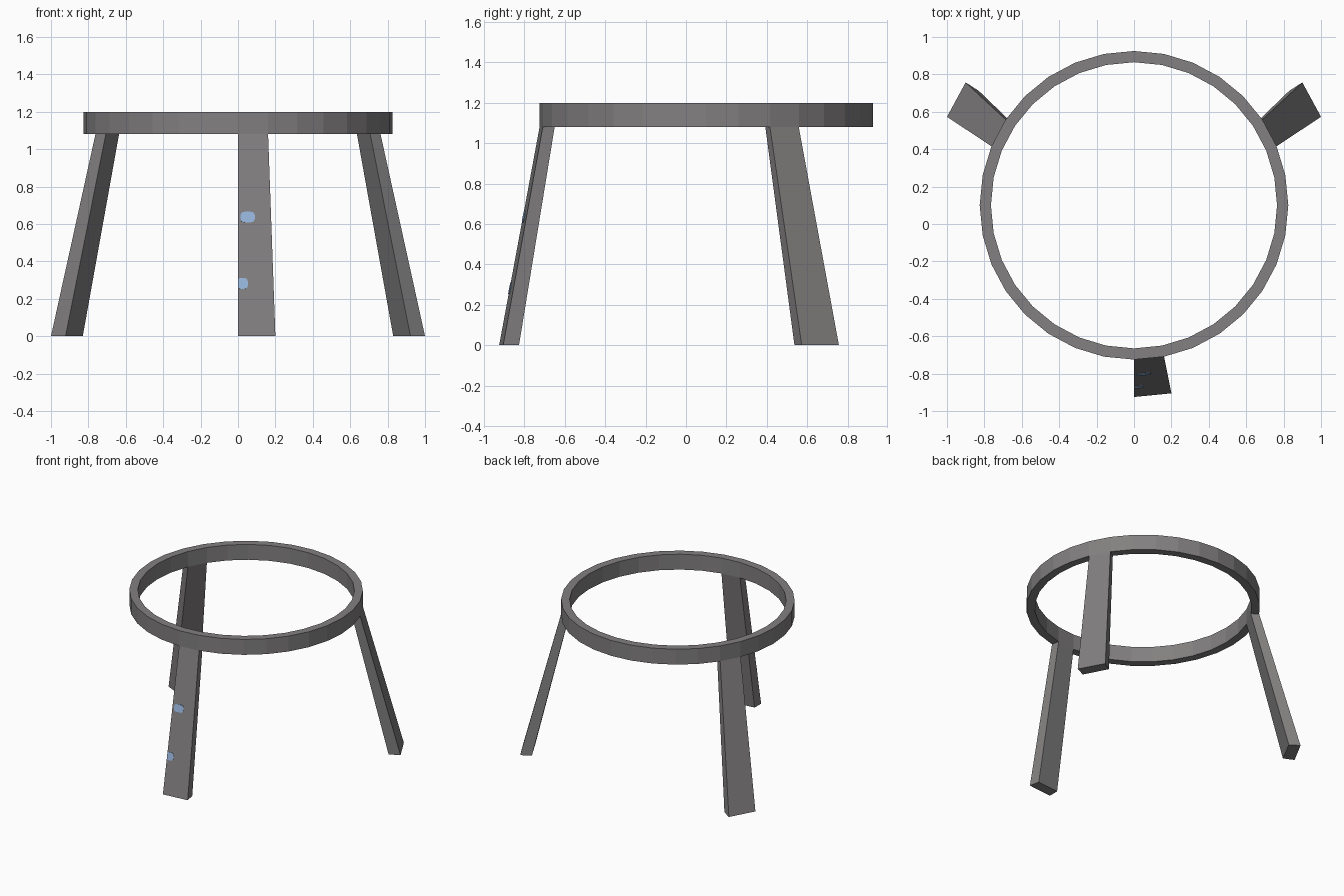
import bpy, bmesh, math
from mathutils import Vector

if "Cube" in bpy.data.objects:
    bpy.data.objects.remove(bpy.data.objects["Cube"])

SIDES = 32
CY = 0.10                      # ring centre is offset towards the back
R_OUT, R_IN = 0.825, 0.765
Z_LOW, Z_TOP = 1.08, 1.20


def material(name, rgb):
    m = bpy.data.materials.new(name)
    m.diffuse_color = (*rgb, 1.0)
    m.use_nodes = True
    m.node_tree.nodes["Principled BSDF"].inputs["Base Color"].default_value = m.diffuse_color
    return m


grey = material("warm grey", (0.225, 0.215, 0.215))
blue = material("light blue", (0.31, 0.47, 0.72))


def finish(name, bm, mat):
    bmesh.ops.recalc_face_normals(bm, faces=bm.faces[:])
    mesh = bpy.data.meshes.new(name)
    bm.to_mesh(mesh)
    bm.free()
    mesh.materials.append(mat)
    obj = bpy.data.objects.new(name, mesh)
    bpy.context.collection.objects.link(obj)
    return obj


def polar(r, deg):
    a = math.radians(deg)
    return (r * math.cos(a), CY + r * math.sin(a))


# Ring: rectangular section swept around 32 sides
bm = bmesh.new()
section = [(R_OUT, Z_LOW), (R_OUT, Z_TOP), (R_IN, Z_TOP), (R_IN, Z_LOW)]
loops = [[bm.verts.new((*polar(r, i * 360 / SIDES), z)) for r, z in section]
         for i in range(SIDES)]
for i in range(SIDES):
    a, b = loops[i], loops[(i + 1) % SIDES]
    for k in range(4):
        n = (k + 1) % 4
        bm.faces.new((a[k], b[k], b[n], a[n]))
finish("top_ring", bm, grey)


# Legs: one ring segment carried down to a larger foot
def leg(name, start, foot):
    end = start + 360 / SIDES
    top = [polar(R_OUT, start), polar(R_OUT, end), polar(R_IN, end), polar(R_IN, start)]
    bm = bmesh.new()
    t = [bm.verts.new((x, y, Z_LOW)) for x, y in top]
    f = [bm.verts.new((x, y, 0)) for x, y in foot]
    for k in range(4):
        n = (k + 1) % 4
        bm.faces.new((t[k], t[n], f[n], f[k]))
    bm.faces.new(f)
    bm.faces.new(t)
    return finish(name, bm, grey)


side_foot = [(1.0, 0.573), (0.9, 0.757), (0.83, 0.712), (0.922, 0.537)]
leg("back_right_leg", 22.5, side_foot)
mirrored = [(-x, y) for x, y in side_foot]
leg("back_left_leg", 146.25, [mirrored[i] for i in (1, 0, 3, 2)])
front_foot = [polar(r, d) for r, d in
              ((1.025, 270), (1.025, 281.25), (0.945, 281.25), (0.945, 270))]
leg("front_leg", 270, front_foot)


# Painted spots: thin rounded plates lying on the front leg's outer face
def spot(name, x0, x1, z0, z1):
    slope_x = math.tan(math.radians(5.625))
    slope_z = 0.2 / Z_LOW
    out = Vector((slope_x, -1, slope_z)).normalized() * 0.003
    bm = bmesh.new()
    pts = []
    for i in range(16):
        a = 2 * math.pi * (i + 0.5) / 16
        c, s = math.cos(a), math.sin(a)
        x = (x0 + x1) / 2 + (x1 - x0) / 2 * math.copysign(abs(c) ** 0.6, c)
        z = (z0 + z1) / 2 + (z1 - z0) / 2 * math.copysign(abs(s) ** 0.6, s)
        x = max(x, 0.001)
        pts.append(Vector((x, -0.925 + slope_z * z + slope_x * x, z)))
    low = [bm.verts.new(p) for p in pts]
    high = [bm.verts.new(p + out) for p in pts]
    bm.faces.new(low)
    bm.faces.new(high)
    for i in range(16):
        j = (i + 1) % 16
        bm.faces.new((low[i], low[j], high[j], high[i]))
    finish(name, bm, blue)


spot("upper_spot", 0.013, 0.09, 0.608, 0.666)
spot("lower_spot", -0.005, 0.053, 0.252, 0.311)
